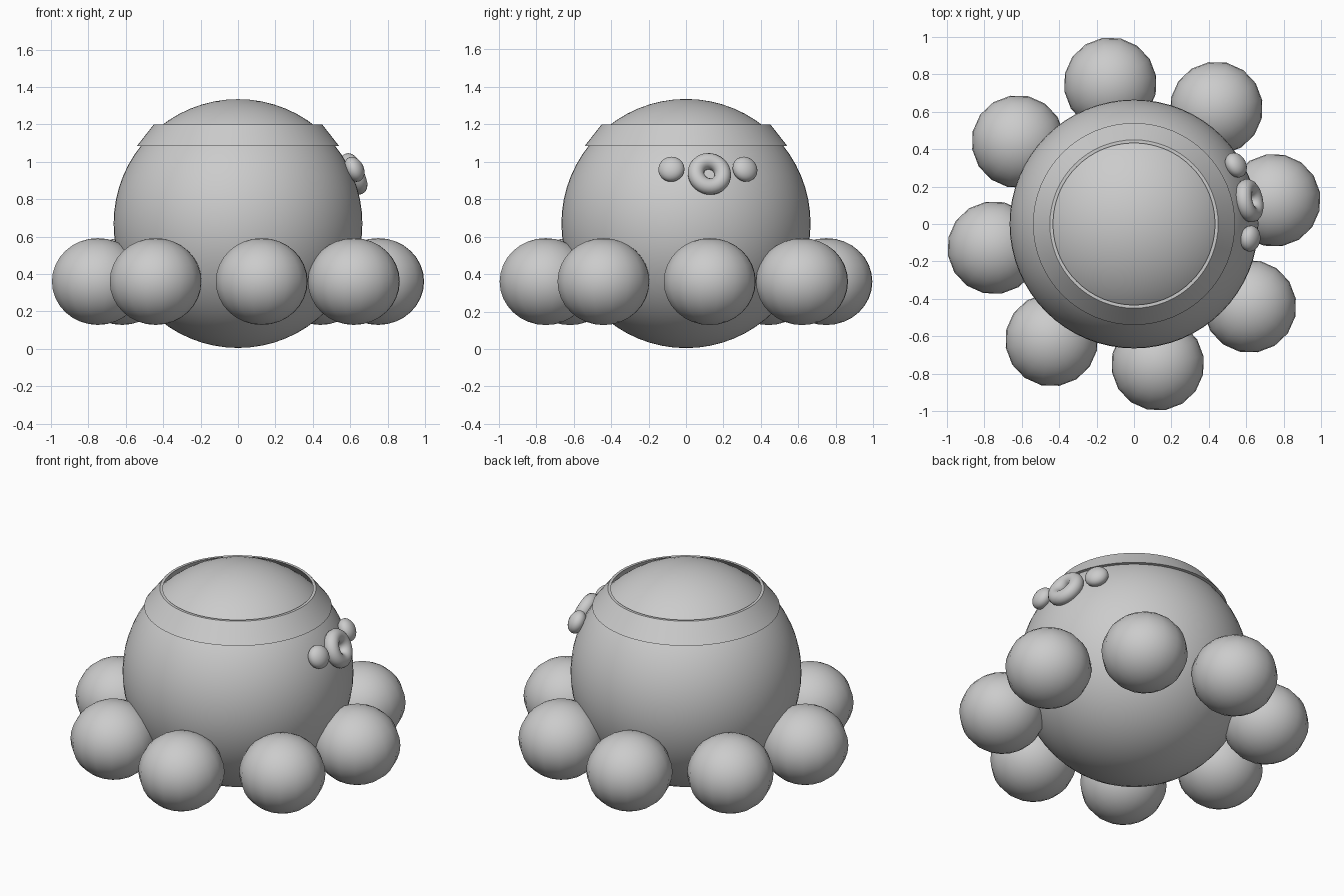
import bpy, bmesh, math
from mathutils import Vector

if "Cube" in bpy.data.objects:
    bpy.data.objects.remove(bpy.data.objects["Cube"])

CENTRE = Vector((0, 0, 0.67))
TURN = math.radians(9.6)


def finish(name, angle=40):
    ob = bpy.context.object
    ob.name = name
    bpy.ops.object.shade_smooth_by_angle(angle=math.radians(angle))
    return ob


def ball(name, loc, scale, segs, rings, rot=(0, 0, 0)):
    bpy.ops.mesh.primitive_uv_sphere_add(segments=segs, ring_count=rings, radius=1,
                                         location=loc, rotation=rot)
    bpy.context.object.scale = scale
    return finish(name)


def outward(loc):
    return (Vector(loc) - CENTRE).to_track_quat('Z', 'Y').to_euler()


# round body
ball("body", CENTRE, (0.665, 0.665, 0.665), 64, 32)

# sloped collar around the top, with an open gap inside
profile = [(0.54, 1.085), (0.45, 1.2), (0.433, 1.2), (0.518, 1.085)]
bm = bmesh.new()
verts = [bm.verts.new((r, 0, z)) for r, z in profile]
edges = [bm.edges.new((verts[i], verts[(i + 1) % 4])) for i in range(4)]
bmesh.ops.spin(bm, geom=verts + edges, axis=(0, 0, 1), cent=(0, 0, 0),
               angle=math.tau, steps=64)
bmesh.ops.remove_doubles(bm, verts=bm.verts, dist=1e-4)
bmesh.ops.recalc_face_normals(bm, faces=bm.faces)
mesh = bpy.data.meshes.new("collar")
bm.to_mesh(mesh)
bm.free()
collar = bpy.data.objects.new("collar", mesh)
bpy.context.collection.objects.link(collar)
bpy.ops.object.select_all(action='DESELECT')
collar.select_set(True)
bpy.context.view_layer.objects.active = collar
finish("collar", 30)

# ring of eight stubby legs
for i in range(8):
    a = TURN + i * math.tau / 8
    ball(f"leg_{i + 1}", (0.76 * math.cos(a), 0.76 * math.sin(a), 0.36),
         (0.249, 0.249, 0.232), 16, 16, (0, 0, a))

# eyes
for side, loc in (("left", (0.545, 0.315, 0.96)), ("right", (0.622, -0.078, 0.96))):
    ball(f"{side}_eye", loc, (0.07, 0.07, 0.05), 24, 16, outward(loc))

# ring mouth
loc = (0.617, 0.125, 0.935)
bpy.ops.mesh.primitive_torus_add(major_radius=0.073, minor_radius=0.044, major_segments=32,
                                 minor_segments=16, location=loc, rotation=outward(loc))
finish("mouth", 60)
